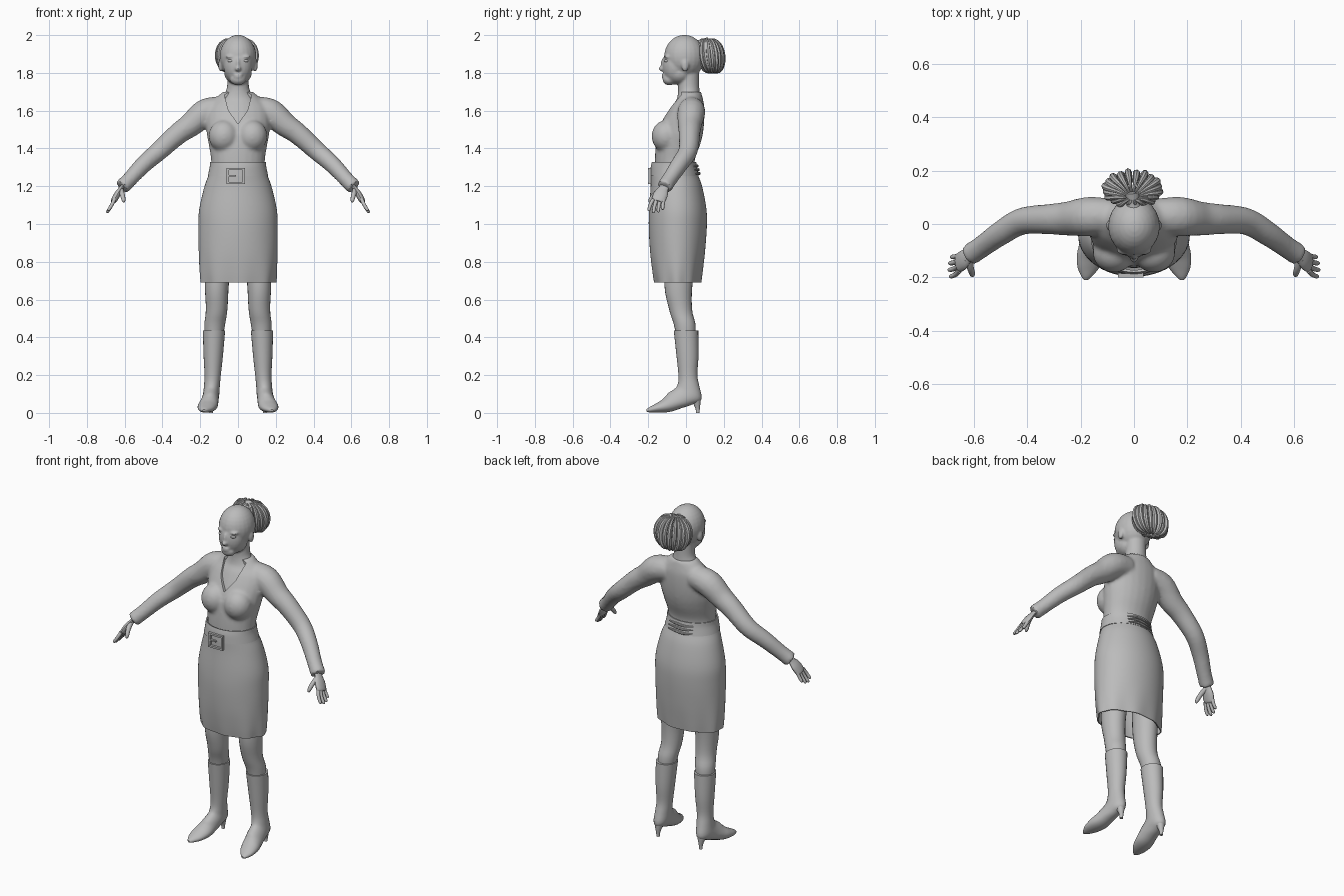
import bpy, bmesh
from math import sin, cos, pi, radians
from mathutils import Vector, Matrix

cube = bpy.data.objects.get("Cube")
if cube:
    bpy.data.objects.remove(cube)

grey = bpy.data.materials.new("plain_grey")
grey.use_nodes = True
colour = (0.5, 0.5, 0.5, 1)
grey.diffuse_color = colour
grey.node_tree.nodes["Principled BSDF"].inputs["Base Color"].default_value = colour


def dense(rows, k=4):
    """Smoothly resample a list of tuples."""
    out = []
    for i in range(len(rows) - 1):
        p0, p1, p2 = rows[max(i - 1, 0)], rows[i], rows[i + 1]
        p3 = rows[min(i + 2, len(rows) - 1)]
        for j in range(k):
            t = j / k
            out.append(tuple(b + t * (c - a) / 2 + t * t * (a - 2.5 * b + 2 * c - d / 2)
                             + t ** 3 * (1.5 * (b - c) + (d - a) / 2)
                             for a, b, c, d in zip(p0, p1, p2, p3)))
    return out + [tuple(rows[-1])]


def loft(bm, rings, n=24, cap=True, wave=None):
    """Skin rings given as (centre, u axis, v axis)."""
    loops = []
    for c, u, v in rings:
        loop = []
        for i in range(n):
            a = 2 * pi * i / n
            s = wave(a, c.z) if wave else 1
            loop.append(bm.verts.new(c + s * (u * cos(a) + v * sin(a))))
        loops.append(loop)
    for a, b in zip(loops, loops[1:]):
        for i in range(n):
            bm.faces.new((a[i], a[(i + 1) % n], b[(i + 1) % n], b[i]))
    if cap:
        bm.faces.new(loops[0])
        bm.faces.new(loops[-1])


def stack(bm, rows, **kw):
    """Upright form from rows of (z, front y, back y, half width, centre x)."""
    rows = [r if len(r) == 5 else (*r, 0) for r in rows]
    loft(bm, [(Vector((x, (f + b) / 2, z)), Vector((w, 0, 0)), Vector((0, (b - f) / 2, 0)))
              for z, f, b, w, x in dense(rows)], **kw)


def tube(bm, pts, flat=1, n=16, ref=(0, 1, 0), side=1, k=4):
    """Tube along points of (x, y, z, radius)."""
    pts = dense([(p[0] * side, *p[1:]) for p in pts], k)
    ref, rings = Vector(ref), []
    for i, p in enumerate(pts):
        t = Vector(pts[min(i + 1, len(pts) - 1)][:3]) - Vector(pts[max(i - 1, 0)][:3])
        t.normalize()
        u = (ref - t * ref.dot(t)).normalized()
        rings.append((Vector(p[:3]), u * p[3], t.cross(u) * p[3] * flat))
    loft(bm, rings, n)


def ball(bm, centre, radii):
    m = Matrix.Translation(centre) @ Matrix.Diagonal((*radii, 1))
    bmesh.ops.create_uvsphere(bm, u_segments=24, v_segments=16, radius=1, matrix=m)


def box(bm, centre, size):
    m = Matrix.Translation(centre) @ Matrix.Diagonal((*size, 1))
    bmesh.ops.create_cube(bm, size=1, matrix=m)


def finish(name, bm, mirror=False, voxel=0, thick=0, cutter=None):
    bmesh.ops.recalc_face_normals(bm, faces=bm.faces)
    mesh = bpy.data.meshes.new(name)
    bm.to_mesh(mesh)
    bm.free()
    mesh.materials.append(grey)
    obj = bpy.data.objects.new(name, mesh)
    bpy.context.scene.collection.objects.link(obj)
    bpy.ops.object.select_all(action='DESELECT')
    obj.select_set(True)
    bpy.context.view_layer.objects.active = obj
    if mirror:
        obj.modifiers.new("mirror", 'MIRROR').use_mirror_merge = False
    if voxel:
        m = obj.modifiers.new("blend", 'REMESH')
        m.mode, m.voxel_size, m.use_smooth_shade = 'VOXEL', voxel, True
        m = obj.modifiers.new("soften", 'SMOOTH')
        m.factor, m.iterations = 0.5, 5
    if thick:
        obj.modifiers.new("cloth", 'SOLIDIFY').thickness = thick
    if cutter:
        m = obj.modifiers.new("neckline", 'BOOLEAN')
        m.object, m.solver = cutter, 'EXACT'
    for m in list(obj.modifiers):
        bpy.ops.object.modifier_apply(modifier=m.name)
    bpy.ops.object.shade_smooth_by_angle(angle=radians(40))
    return obj


# Neckline cutter: a V-shaped wedge
bm = bmesh.new()
wedge = [[bm.verts.new((x, y, z)) for x, z in ((0, 1.53), (0.05, 1.6), (0.085, 1.73),
                                               (-0.085, 1.73), (-0.05, 1.6))] for y in (-0.3, -0.025)]
for w in wedge:
    bm.faces.new(w)
for i in range(5):
    j = (i + 1) % 5
    bm.faces.new((wedge[0][i], wedge[0][j], wedge[1][j], wedge[1][i]))
v_cut = finish("neckline_cutter", bm)
v_cut.hide_render = True

# Top with sleeves, blended into one garment
bm = bmesh.new()
stack(bm, [(1.26, -.165, .045, .142), (1.34, -.165, .047, .143), (1.42, -.16, .075, .155),
           (1.48, -.15, .09, .166), (1.55, -.125, .097, .17), (1.62, -.085, .097, .16),
           (1.66, -.057, .09, .125), (1.7, -.04, .08, .08)])
for s in (-1, 1):
    ball(bm, (s * .075, -.105, 1.465), (.08, .077, .085))
    tube(bm, [(.08, .03, 1.61, .065), (.17, .028, 1.59, .074), (.25, .02, 1.525, .064),
              (.32, .018, 1.475, .057), (.42, .01, 1.385, .051), (.5, -.035, 1.315, .046),
              (.57, -.085, 1.24, .041), (.615, -.115, 1.195, .042)], side=s)
finish("sleeved_top", bm, voxel=.01, cutter=v_cut)
bpy.data.objects.remove(v_cut)

# Head, neck and chest
bm = bmesh.new()
stack(bm, [(1.46, -.135, .05, .12), (1.54, -.113, .06, .12), (1.62, -.075, .07, .11),
           (1.66, -.05, .075, .09), (1.7, -.042, .072, .066), (1.74, -.042, .07, .057),
           (1.82, -.04, .07, .057)])
ball(bm, (0, -.008, 1.885), (.097, .108, .116))        # skull
ball(bm, (0, -.055, 1.838), (.076, .07, .1))           # face
ball(bm, (0, -.035, 1.8), (.073, .07, .062))           # jaw
ball(bm, (0, -.088, 1.766), (.042, .036, .032))        # chin
ball(bm, (0, -.125, 1.822), (.016, .02, .014))         # nose tip
ball(bm, (0, -.118, 1.845), (.011, .016, .036))        # nose bridge
for z in (1.79, 1.778):
    ball(bm, (0, -.114, z), (.025, .015, .007))        # lips
for s in (-1, 1):
    ball(bm, (s * .092, -.005, 1.84), (.012, .02, .034))      # ears
    ball(bm, (s * .038, -.096, 1.886), (.03, .02, .009))      # brows
finish("head_and_neck", bm, voxel=.006)

# Eyes
bm = bmesh.new()
ball(bm, (.037, -.1, 1.863), (.019, .016, .009))
finish("eyes", bm, mirror=True)

# Gathered ponytail of curved strands
bm = bmesh.new()
strands = 20
for i in range(strands):
    a = 2 * pi * (i + .5) / strands
    path = []
    for j in range(9):
        t = j / 8
        r = sin(pi * (.06 + .9 * t)) ** .8
        path.append((-.006 + .1 * r * cos(a), .105 + .04 * t ** .6 + .06 * r * sin(a),
                     1.89 + .088 * cos(pi * t), .004 + .01 * sin(pi * t)))
    tube(bm, path, flat=1.3 if i % 2 else .9, n=8, ref=(-sin(a), cos(a), 0), k=2)
finish("ponytail", bm)

bm = bmesh.new()
tube(bm, [(0, .05, 1.94, .035), (-.003, .08, 1.95, .026), (-.006, .12, 1.96, .03)], ref=(1, 0, 0))
finish("hair_tie", bm)

# Hands
bm = bmesh.new()
tube(bm, [(.595, -.102, 1.22, .026), (.618, -.118, 1.19, .026), (.637, -.132, 1.16, .037),
          (.655, -.146, 1.128, .036), (.661, -.15, 1.118, .026)], flat=.45)
for off, reach in ((-.028, .9), (-.009, 1.05), (.01, 1), (.028, .8)):
    x, y, z = .655, -.146 + off, 1.13
    tube(bm, [(x, y, z, .0105), (x + .016 * reach, y + off * .2 - .01, z - .034 * reach, .0095),
              (x + .034 * reach, y + off * .3 - .014, z - .062 * reach, .008),
              (x + .036 * reach, y + off * .3 - .015, z - .068 * reach, .003)], n=10)
tube(bm, [(.622, -.13, 1.182, .016), (.613, -.165, 1.158, .013), (.606, -.188, 1.128, .0105),
          (.605, -.194, 1.115, .004)], n=10, ref=(1, 0, 0))
finish("hands", bm, mirror=True)


# Skirt with soft folds growing toward the hem
def folds(a, z):
    t = max(0, (.92 - z) / .23)
    return 1 + .022 * t * t * cos(9 * a + .6) + .012 * t * sin(5 * a)


bm = bmesh.new()
stack(bm, [(1.325, -.178, .052, .146), (1.27, -.186, .06, .152), (1.2, -.187, .085, .177),
           (1.08, -.195, .108, .205), (.98, -.197, .11, .209), (.85, -.19, .1, .208),
           (.75, -.178, .088, .205), (.69, -.168, .08, .2)], n=72, cap=False, wave=folds)
finish("skirt", bm, thick=.006)

# Belt, buckle frame and gathers behind
bm = bmesh.new()
stack(bm, [(1.328, -.181, .054, .148), (1.3, -.187, .058, .15), (1.255, -.19, .067, .16)],
      n=48, cap=False)
finish("belt", bm, thick=.005)

bm = bmesh.new()
for s in (-1, 1):
    box(bm, (-.012 + s * .042, -.191, 1.255), (.012, .014, .085))
    box(bm, (-.012, -.193, 1.255 + s * .037), (.096, .014, .011))
box(bm, (-.035, -.193, 1.255), (.05, .012, .008))
finish("belt_buckle", bm)

bm = bmesh.new()
for z in (1.265, 1.285, 1.305):
    y = .058 + (1.305 - z) * .25
    tube(bm, [(-.08, y - .016, z + .004, .003), (-.03, y, z, .007), (.03, y, z + .004, .007),
              (.08, y - .016, z, .003)], n=8, ref=(0, 0, 1))
finish("belt_gathers", bm)

# Legs
bm = bmesh.new()
stack(bm, [(.95, -.1, .07, .075, .1), (.69, -.115, .035, .064, .112), (.55, -.09, .032, .057, .113),
           (.47, -.065, .05, .055, .123), (.4, -.05, .05, .048, .128)])
finish("legs", bm, mirror=True)

# Boots: rows of (z, y, half depth, half width, tilt, centre x)
bm = bmesh.new()
rows = [(.437, 0, .065, .059, 0, .127), (.3, .008, .058, .051, 0, .131), (.2, .01, .05, .043, 0, .134),
        (.145, .014, .058, .042, 8, .138), (.1, .012, .075, .043, 24, .142),
        (.075, -.03, .07, .045, 26, .147), (.055, -.068, .052, .049, 36, .153),
        (.036, -.11, .037, .052, 58, .161), (.024, -.16, .023, .042, 80, .17),
        (.016, -.195, .013, .021, 88, .177), (.013, -.21, .005, .007, 90, .18)]
loft(bm, [(Vector((x, y, z)), Vector((w, 0, 0)),
           Vector((0, cos(radians(t)), -sin(radians(t)))) * d)
          for z, y, d, w, t, x in dense(rows)])
tube(bm, [(.142, .05, .085, .03), (.142, .058, .05, .019), (.142, .062, .02, .011),
          (.142, .062, 0, .01)])
finish("heeled_boots", bm, mirror=True)
